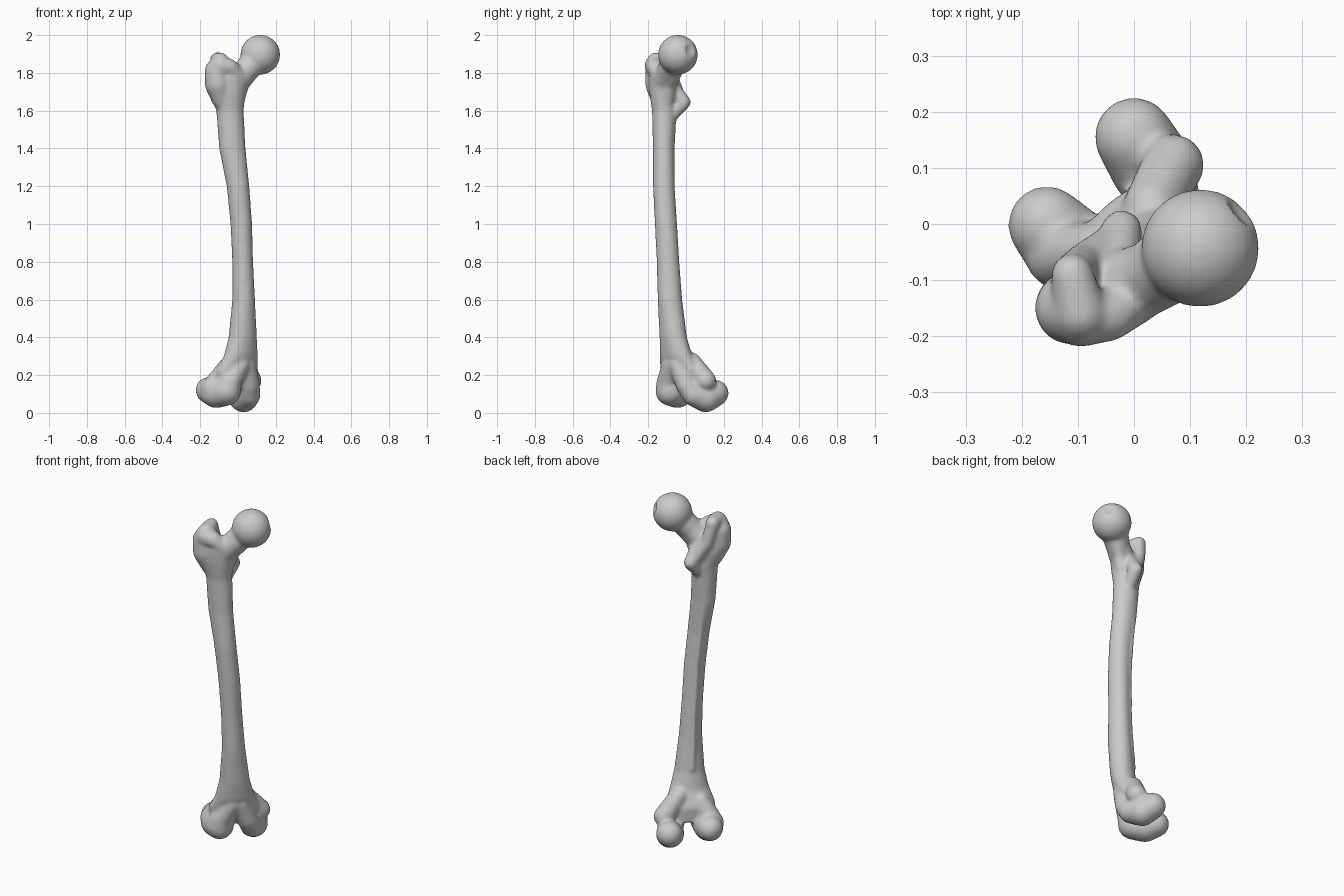
import bpy, bmesh
from math import cos, pi, acos
from mathutils import Vector

cube = bpy.data.objects.get("Cube")
if cube:
    bpy.data.objects.remove(cube)

# Unit ball used as the building block of every limb
ball = bmesh.new()
bmesh.ops.create_icosphere(ball, subdivisions=3, radius=1)
BALL = [v.co.copy() for v in ball.verts]
ball.free()

bm = bmesh.new()


def limb(*balls):
    """Rounded, tapering limb through a chain of balls (x, y, z, radius)."""
    for pair in zip(balls, balls[1:]):
        verts = [bm.verts.new(Vector(b[:3]) + p * b[3]) for b in pair for p in BALL]
        bmesh.ops.convex_hull(bm, input=verts)
        loose = [v for v in verts if v.is_valid and not v.link_faces]
        bmesh.ops.delete(bm, geom=loose, context="VERTS")


def loft(sections, sides=32):
    """Tube through ellipses (z, x min, x max, y min, y max, diagonal lean)."""
    rings = []
    for z, x0, x1, y0, y1, lean in sections:
        ring = []
        for i in range(sides):
            t = 2 * pi * i / sides
            x = (x0 + x1) / 2 + (x1 - x0) / 2 * cos(t)
            y = (y0 + y1) / 2 + (y1 - y0) / 2 * cos(t - acos(lean))
            ring.append(bm.verts.new((x, y, z)))
        rings.append(ring)
    for low, high in zip(rings, rings[1:]):
        for i in range(sides):
            j = (i + 1) % sides
            bm.faces.new((low[i], low[j], high[j], high[i]))
    bm.faces.new(rings[0][::-1])
    bm.faces.new(rings[-1])


# Shaft, flaring towards the knee
loft([
    (.13, -.11, .07, -.10, .08, .7),
    (.22, -.12, .105, -.135, .08, .55),
    (.30, -.075, .105, -.14, .035, .4),
    (.40, -.05, .10, -.14, .005, .2),
    (.60, -.03, .09, -.15, -.02, 0),
    (.80, -.03, .08, -.155, -.035, 0),
    (1.0, -.04, .075, -.165, -.047, 0),
    (1.2, -.06, .06, -.175, -.06, 0),
    (1.4, -.10, .04, -.175, -.06, 0),
    (1.6, -.115, .03, -.18, -.05, 0),
    (1.7, -.145, .04, -.195, -.05, 0),
    (1.78, -.15, .05, -.20, -.06, .1),
])
# Rear ridge along the shaft
limb((-.02, -.03, .42, .015), (-.014, -.052, .7, .016), (-.02, -.068, 1.0, .016),
     (-.045, -.078, 1.25, .016), (-.075, -.08, 1.5, .015))

# Head and neck
HEAD = Vector((.118, -.043, 1.896))
limb((*HEAD, .106), (*HEAD, .105))
limb((-.045, -.125, 1.72, .07), (.03, -.095, 1.80, .065), (.085, -.06, 1.86, .072))
limb((-.03, -.115, 1.62, .055), (.02, -.09, 1.74, .04), (.08, -.06, 1.83, .05))

# Greater trochanter with its crest
limb((-.085, -.13, 1.66, .055), (-.108, -.148, 1.74, .068), (-.112, -.15, 1.81, .065),
     (-.095, -.16, 1.86, .048), (-.11, -.09, 1.872, .038))
limb((-.095, -.165, 1.84, .055), (-.045, -.165, 1.83, .045), (0, -.13, 1.78, .05))
limb((-.11, -.09, 1.86, .038), (-.09, -.07, 1.76, .036), (-.035, -.03, 1.66, .034))

# Lesser trochanter
limb((-.03, -.07, 1.58, .035), (-.022, -.012, 1.645, .038), (-.03, -.07, 1.72, .04))

# Outer condyle: rear, middle, front lip
limb((-.155, -.002, .12, .070), (-.115, -.045, .105, .080), (-.06, -.085, .115, .077),
     (-.045, -.095, .16, .062), (.015, -.075, .26, .05))
limb((-.135, -.055, .13, .06), (-.06, -.05, .24, .05))

# Inner condyle: rear, middle, front lip
limb((0, .155, .105, .071), (.03, .105, .077, .075), (.06, .04, .095, .06),
     (.06, 0, .15, .055), (.04, -.04, .26, .055))
limb((.07, .105, .17, .056), (.03, .03, .27, .05))

bmesh.ops.recalc_face_normals(bm, faces=bm.faces)
mesh = bpy.data.meshes.new("thigh_bone_parts")
bm.to_mesh(mesh)
bm.free()
bone = bpy.data.objects.new("thigh_bone", mesh)
bpy.context.collection.objects.link(bone)

# Fuse the parts into one soft skin
remesh = bone.modifiers.new("fuse", "REMESH")
remesh.mode = "VOXEL"
remesh.voxel_size = .008
soften = bone.modifiers.new("soften", "SMOOTH")
soften.factor = .5
soften.iterations = 14
graph = bpy.context.evaluated_depsgraph_get()
skin = bpy.data.meshes.new_from_object(bone.evaluated_get(graph))
bone.modifiers.clear()
bone.data = skin
bpy.data.meshes.remove(mesh)

# Small pit in the head
pit = HEAD + Vector((.72, .64, .25)).normalized() * .106
for v in skin.vertices:
    d = (v.co - pit).length
    if d < .035:
        v.co += (HEAD - v.co).normalized() * .012 * (1 - (d / .035) ** 2)

# One plain grey, smooth all over
grey = bpy.data.materials.new("bone_grey")
grey.use_nodes = True
grey.diffuse_color = (.6, .6, .6, 1)
grey.node_tree.nodes["Principled BSDF"].inputs["Base Color"].default_value = grey.diffuse_color
skin.materials.clear()
skin.materials.append(grey)
skin.shade_smooth()
